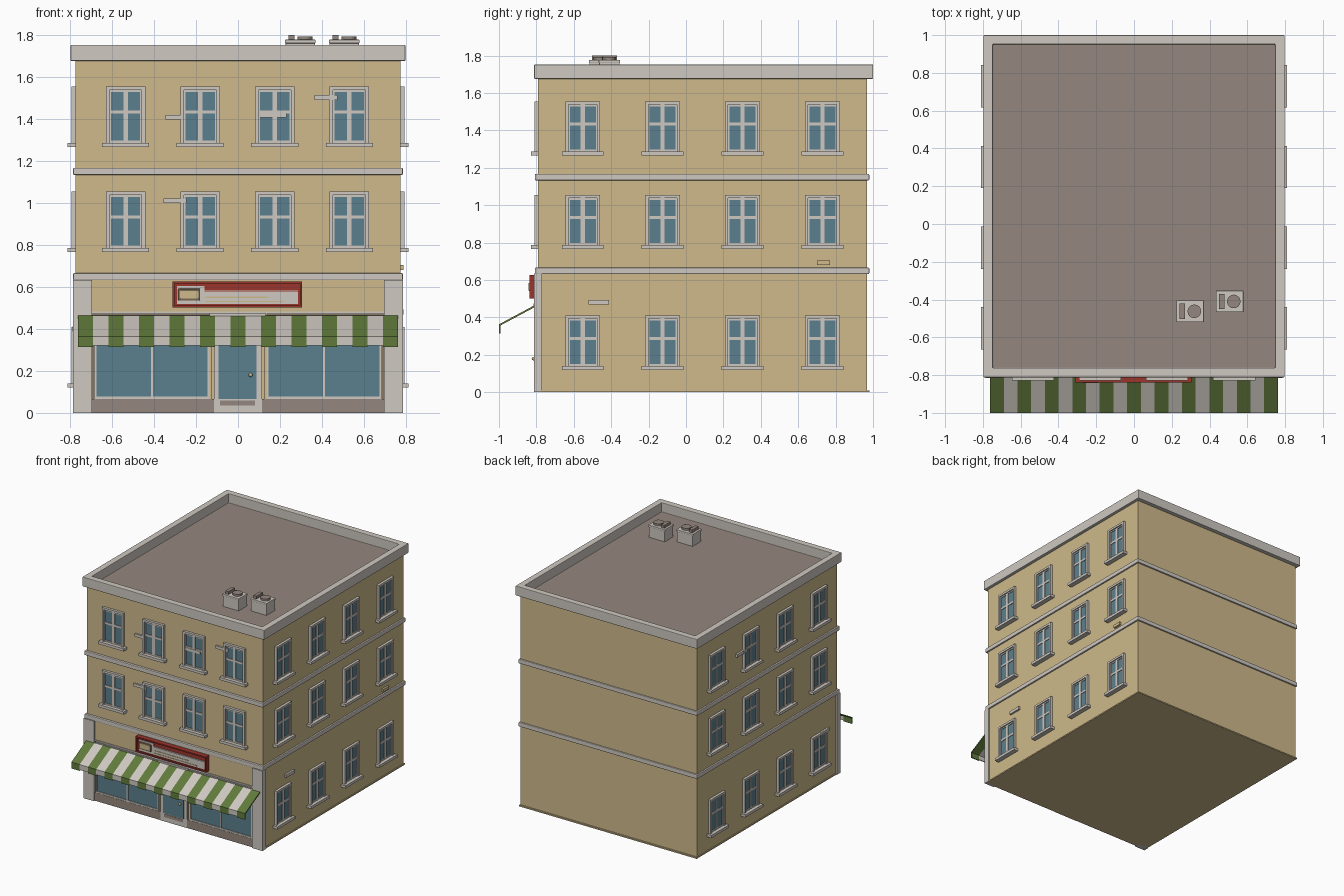
import bpy, bmesh
from math import radians
from mathutils import Matrix, Vector

old = bpy.data.objects.get("Cube")
if old:
    bpy.data.objects.remove(old, do_unlink=True)


def material(name, r, g, b):
    m = bpy.data.materials.new(name)
    m.use_nodes = True
    m.diffuse_color = (r, g, b, 1)
    bsdf = m.node_tree.nodes["Principled BSDF"]
    bsdf.inputs["Base Color"].default_value = (r, g, b, 1)
    bsdf.inputs["Roughness"].default_value = 0.8
    return m


PALETTE = [material("wall_tan", .62, .49, .26), material("trim_grey", .62, .58, .53),
           material("glass_blue", .105, .215, .27), material("roof_brown", .30, .245, .21),
           material("awning_green", .12, .195, .045), material("sign_red", .33, .035, .025),
           material("frame_brown", .25, .18, .11)]
WALL, TRIM, GLASS, ROOF, GREEN, RED, BROWN = range(7)


def finish(name, bm, bevel=0):
    bmesh.ops.recalc_face_normals(bm, faces=bm.faces)
    me = bpy.data.meshes.new(name)
    bm.to_mesh(me)
    bm.free()
    for m in PALETTE:
        me.materials.append(m)
    ob = bpy.data.objects.new(name, me)
    bpy.context.collection.objects.link(ob)
    if bevel:
        mod = ob.modifiers.new("soft_edges", "BEVEL")
        mod.width = bevel
        mod.segments = 2
    return ob


def add_box(bm, xs, ys, zs, mat):
    lo, hi = Vector((xs[0], ys[0], zs[0])), Vector((xs[1], ys[1], zs[1]))
    place = Matrix.Translation((lo + hi) / 2) @ Matrix.Diagonal((*(hi - lo), 1))
    verts = bmesh.ops.create_cube(bm, size=1, matrix=place)["verts"]
    for f in {f for v in verts for f in v.link_faces}:
        f.material_index = mat


def boxes(name, parts, bevel=0):
    bm = bmesh.new()
    for part in parts:
        add_box(bm, *part)
    return finish(name, bm, bevel)


def centred(c, width):
    return (c - width / 2, c + width / 2)


# Main block, base ledge and floor bands
SIDE, FRONT, BACK = .773, -.79, .968
boxes("walls", [((-SIDE, SIDE), (FRONT, BACK), (0, 1.678), WALL)])
boxes("base_ledge", [((-.78, .78), (-.8, .98), (0, .01), WALL)])
for name, z in (("lower_band", .632), ("upper_band", 1.133)):
    boxes(name, [((-.785, .785), (-.808, .98), (z, z + .034), TRIM)], .005)

# Cornice with sunken roof
bm = bmesh.new()
add_box(bm, (-.797, .797), (-.812, 1), (1.676, 1.752), TRIM)
top = max(bm.faces, key=lambda f: f.calc_center_median().z)
bmesh.ops.inset_region(bm, faces=[top], thickness=.07)
floor = bmesh.ops.extrude_discrete_faces(bm, faces=[top])["faces"][0]
bmesh.ops.translate(bm, verts=floor.verts, vec=(0, 0, -.073))
floor.material_index = ROOF
finish("cornice_and_roof", bm, .004)

# Sash window, outward along -y, standing on its sill
bm = bmesh.new()
add_box(bm, (-.08, .08), (-.006, .01), (.02, .28), GLASS)
for s in (-1, 1):
    add_box(bm, centred(s * .085, .017), (-.02, .01), (.02, .29), TRIM)
    add_box(bm, centred(s * .073, .007), (-.011, .01), (.02, .28), TRIM)
add_box(bm, (-.093, .093), (-.02, .01), (.273, .29), TRIM)
add_box(bm, (-.011, .011), (-.012, .01), (.02, .28), TRIM)
for z, t in ((.026, .012), (.168, .016), (.268, .01)):
    add_box(bm, (-.08, .08), (-.011, .01), (z - t / 2, z + t / 2), TRIM)
add_box(bm, (-.112, .112), (-.038, .01), (0, .021), TRIM)
window = finish("window", bm)
window_mesh = window.data
bpy.data.objects.remove(window)


def place_window(name, x, y, z, turn):
    ob = bpy.data.objects.new(name, window_mesh)
    ob.location = (x, y, z)
    ob.rotation_euler.z = radians(turn)
    bpy.context.collection.objects.link(ob)


for z in (.765, 1.265):
    for i in range(4):
        place_window("front_window", -.535 + i * .355, FRONT, z, 0)
for z in (.12, .765, 1.265):
    for i in range(4):
        y = -.552 + i * .427
        place_window("left_window", SIDE, y, z, 90)
        place_window("right_window", -SIDE, y, z, -90)

# Loose bricks showing on the walls
for x, z, w in ((.42, 1.502, .11), (-.305, 1.407, .08), (.165, 1.418, .13), (-.3, 1.01, .11)):
    boxes("front_brick", [(centred(x, w), (FRONT - .014, FRONT), centred(z, .022), TRIM)])
for s, y, z, w, mat in ((1, -.467, .48, .11, TRIM), (1, .735, .693, .07, WALL),
                        (-1, .417, 1.42, .13, TRIM), (-1, -.62, .4, .11, TRIM)):
    boxes("side_brick", [(centred(s * (SIDE + .004), .022), centred(y, w), centred(z, .024), mat)])

# Shop front: pilasters, plinth, fascia
for s in (-1, 1):
    boxes("pilaster", [(centred(s * .74, .09), (-.814, -.77), (0, .634), TRIM)])
boxes("shop_plinth", [((-.696, .696), (-.803, -.78), (0, .066), ROOF)])
boxes("shop_fascia", [((-.696, .696), (-.8, -.78), (.484, .634), WALL),
                      ((-.696, .696), (-.806, -.78), (.472, .484), TRIM)])

# Shop windows with brown surrounds and pale glazing bars
for s in (-1, 1):
    parts = [(centred(s * .415, .56), (-.794, -.78), (.066, .472), BROWN),
             (centred(s * .41, .535), (-.797, -.78), (.072, .46), GLASS)]
    for dx in (-.27, 0, .27):
        parts.append((centred(s * .41 + dx, .01), (-.803, -.78), (.066, .465), TRIM))
    for z in (.073, .46):
        parts.append((centred(s * .41, .55), (-.803, -.78), centred(z, .012), TRIM))
    parts.append((centred(s * .13, .012), (-.8, -.78), (.066, .472), WALL))
    boxes("shop_window", parts)

# Door
boxes("door", [((-.115, .115), (-.805, -.78), (0, .475), TRIM),
               ((-.092, .088), (-.808, -.8), (.066, .44), GLASS),
               ((-.085, .082), (-.808, -.8), (.036, .06), ROOF),
               ((-.135, .13), (-.815, -.78), (.46, .475), TRIM)])
bm = bmesh.new()
bmesh.ops.create_uvsphere(bm, u_segments=10, v_segments=6, radius=.01,
                          matrix=Matrix.Translation((.06, -.815, .18)))
finish("door_knob", bm)

# Striped awning with hanging valance
bm = bmesh.new()
STRIPES, HALF = 21, .762
step = 2 * HALF / STRIPES
for i in range(STRIPES):
    mat, low = (GREEN, .313) if i % 2 == 0 else (TRIM, .321)
    profile = ((-.812, .464), (-1, .363), (-1, low), (-.992, low), (-.992, .357), (-.812, .453))
    x = -HALF + i * step
    face = bm.faces.new([bm.verts.new((x, y, z)) for y, z in profile])
    out = bmesh.ops.extrude_face_region(bm, geom=[face], use_keep_orig=True)["geom"]
    moved = [v for v in out if isinstance(v, bmesh.types.BMVert)]
    bmesh.ops.translate(bm, verts=moved, vec=(step, 0, 0))
    for f in {f for v in moved for f in v.link_faces} | {face}:
        f.material_index = mat
finish("awning", bm)

# Shop sign: red frame, pale panel, stripes and badge
boxes("sign_board", [((-.312, .305), (-.825, -.79), (.503, .625), RED)], .006)
for z in (.507, .621):
    boxes("sign_rim", [((-.312, .305), (-.838, -.8), centred(z, .01), RED)])
for x in (-.307, .3):
    boxes("sign_rim", [(centred(x, .01), (-.838, -.8), (.503, .625), RED)])
boxes("sign_panel", [((-.29, .285), (-.829, -.82), (.518, .578), TRIM),
                     ((-.29, -.16), (-.829, -.82), (.578, .605), TRIM),
                     ((-.16, .285), (-.829, -.82), (.58, .584), TRIM),
                     ((-.155, .145), (-.832, -.825), (.548, .554), WALL),
                     ((-.155, .22), (-.832, -.825), (.527, .533), WALL)])
boxes("sign_badge", [((-.285, -.18), (-.838, -.825), (.535, .592), BROWN),
                     ((-.277, -.188), (-.843, -.825), (.542, .585), WALL)], .004)

# Roof fan units
for x, y in ((.297, -.462), (.506, -.41)):
    boxes("fan_unit", [(centred(x, .14), centred(y, .108), (1.67, 1.768), TRIM),
                       (centred(x, .146), centred(y, .114), (1.76, 1.777), TRIM)], .003)
    boxes("fan_vent", [(centred(x - .042, .028), centred(y, .08), (1.77, 1.8), ROOF)])
    bm = bmesh.new()
    bmesh.ops.create_cone(bm, cap_ends=True, segments=16, radius1=.036, radius2=.036, depth=.03,
                          matrix=Matrix.Translation((x + .022, y, 1.778)))
    for f in bm.faces:
        f.material_index = ROOF
    finish("fan_disc", bm)
